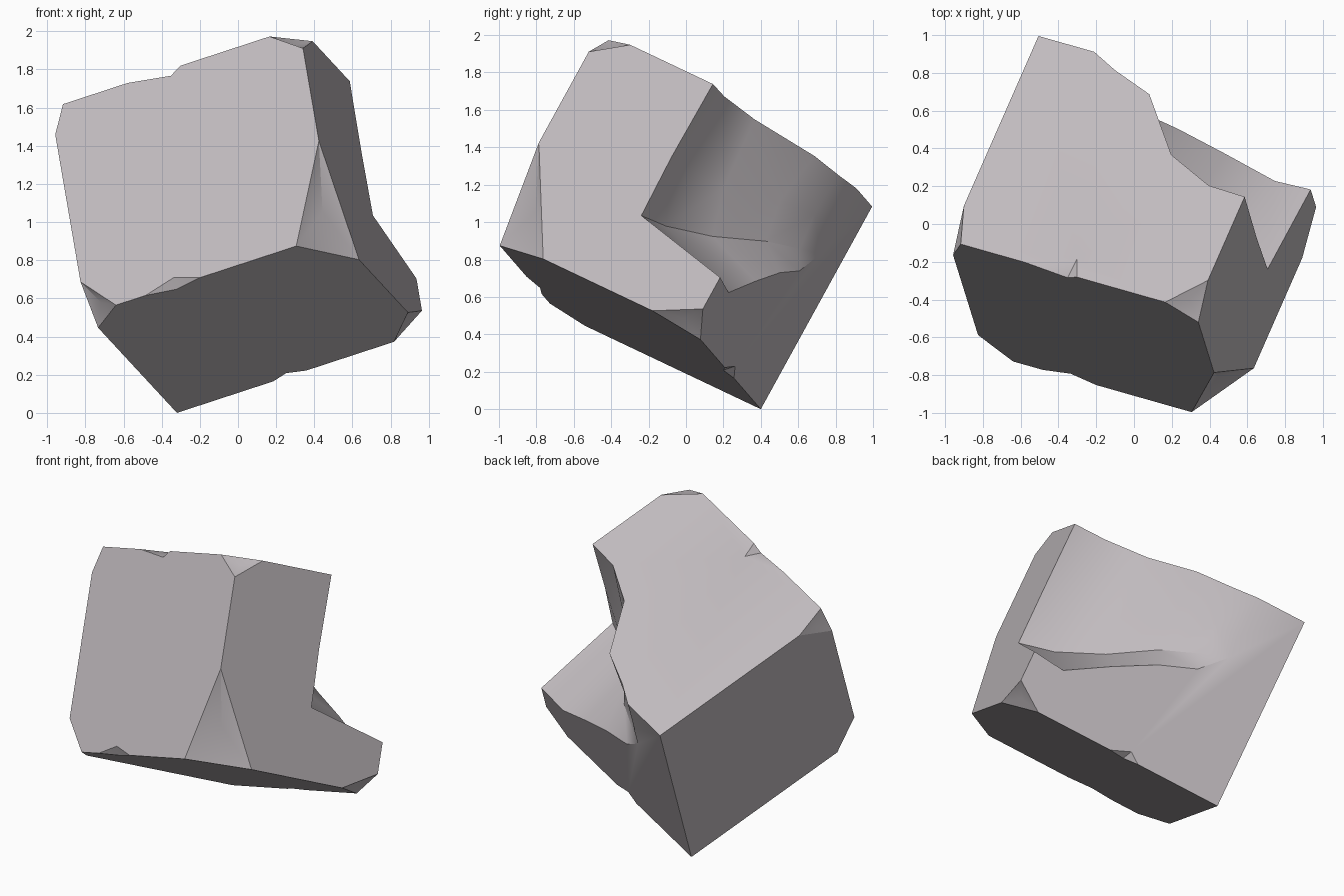
import bpy, bmesh
from mathutils import Vector, Matrix

if "Cube" in bpy.data.objects:
    bpy.data.objects.remove(bpy.data.objects["Cube"], do_unlink=True)

# Block size along its own axes: right, down, back (origin at the lowest corner)
W, H, D = 1.42, 1.25, 1.29

stone = bpy.data.materials.new("pale_stone")
stone.use_nodes = True
colour = (0.53, 0.495, 0.515, 1)
stone.diffuse_color = colour
stone.node_tree.nodes["Principled BSDF"].inputs["Base Color"].default_value = colour


def make_object(name, bm):
    bmesh.ops.recalc_face_normals(bm, faces=bm.faces)
    mesh = bpy.data.meshes.new(name)
    bm.to_mesh(mesh)
    bm.free()
    mesh.materials.append(stone)
    obj = bpy.data.objects.new(name, mesh)
    bpy.context.collection.objects.link(obj)
    return obj


def carve(cutter):
    mod = block.modifiers.new("carve", 'BOOLEAN')
    mod.operation, mod.solver, mod.object = 'DIFFERENCE', 'EXACT', cutter
    bpy.context.view_layer.objects.active = block
    bpy.ops.object.modifier_apply(modifier=mod.name)
    bpy.data.objects.remove(cutter, do_unlink=True)


def chip(corner, points, depth):
    """Break off the corner or edge bounded by the points, hollowed by depth."""
    q = Vector(corner)
    pts = [Vector(p) for p in points]
    mid = sum(pts, Vector()) / len(pts)
    away = mid - q
    bm = bmesh.new()
    for p in pts + [q - away * 0.5, mid + away.normalized() * depth]:
        bm.verts.new(p)
    hull = bmesh.ops.convex_hull(bm, input=bm.verts)
    loose = [v for v in hull["geom_interior"] if isinstance(v, bmesh.types.BMVert)]
    bmesh.ops.delete(bm, geom=loose, context='VERTS')
    carve(make_object("chip_cutter", bm))


# Main block
bm = bmesh.new()
bmesh.ops.create_cube(bm, size=1)
bmesh.ops.transform(bm, verts=bm.verts, matrix=Matrix.Translation((W / 2, -H / 2, -D / 2))
                    @ Matrix.Diagonal((W, H, D, 1)))
block = make_object("stone_block", bm)

# Large bite from the upper back corner, lofted through cross-sections
sections = [
    (0.30, [(-1.25, 0.01), (-1.0, 0.01), (-0.85, 0.01), (-0.78, 0.01)]),
    (0.47, [(-1.25, -0.07), (-1.0, -0.08), (-0.8, -0.06), (-0.69, 0)]),
    (0.70, [(-1.25, -0.15), (-0.95, -0.2), (-0.72, -0.16), (-0.6, 0)]),
    (0.95, [(-1.25, -0.455), (-0.85, -0.42), (-0.58, -0.34), (-0.46, 0)]),
    (1.21, [(-1.25, -0.567), (-0.8, -0.55), (-0.48, -0.5), (-0.3, 0)]),
    (1.42, [(-1.25, -0.573), (-0.8, -0.58), (-0.44, -0.57), (-0.32, 0)]),
    (1.60, [(-1.25, -0.573), (-0.8, -0.58), (-0.44, -0.57), (-0.32, 0)]),
]
bm = bmesh.new()
rings = []
for u, prof in sections:
    loop = [(-1.5, prof[0][1])] + prof + [(prof[-1][0], 0.2), (-1.5, 0.2)]
    rings.append([bm.verts.new((u, v, w)) for v, w in loop])
for r, s in zip(rings, rings[1:]):
    for i in range(len(r)):
        j = (i + 1) % len(r)
        bm.faces.new((r[i], r[j], s[j], s[i]))
bm.faces.new(rings[0])
bm.faces.new(rings[-1])
carve(make_object("bite_cutter", bm))

# Broken corners
chip((W, -H, -D), [(1.25, -H, -D), (W, -H, -1.1), (W, -1.12, -D)], 0.02)
chip((0, -H, -D), [(0.07, -H, -D), (0, -H, -1.07), (0, -1.09, -D)], 0.01)
chip((0, 0, -D), [(0.17, 0, -D), (0, -0.2, -D), (0, 0, -1.12)], 0.025)
chip((W, 0, -D), [(1.2, 0, -D), (W, -0.56, -D), (W, 0, -0.945)], 0.05)
chip((W, 0, 0), [(1.24, 0, 0), (W, -0.126, 0), (W, 0, -0.25)], 0.02)

# Nicks along the edges
chip((0.59, -H, -D), [(0.44, -H, -D), (0.74, -H, -D), (0.7, -H, -1.19), (0.68, -1.21, -D)], 0.01)
chip((0.49, 0, -D), [(0.34, 0, -D), (0.65, 0, -D), (0.51, -0.05, -D), (0.5, 0, -1.25)], 0.01)
chip((0.63, 0, 0), [(0.55, 0, 0), (0.74, 0, 0), (0.62, -0.05, 0), (0.64, 0, -0.04)], 0.01)

# Tilt the block so that it balances on one corner
right = Vector((0.916, -0.26, 0.30)).normalized()
back = right.cross(Vector((0.15, -0.476, -0.865))).normalized()
down = back.cross(right)
turn = Matrix((right, down, back)).transposed().to_4x4()
block.data.transform(Matrix.Translation((-0.32, 0.40, 0)) @ turn)

# Smooth the hollows, keep the broken edges crisp
block.select_set(True)
bpy.context.view_layer.objects.active = block
bpy.ops.object.shade_smooth_by_angle(angle=0.55)
